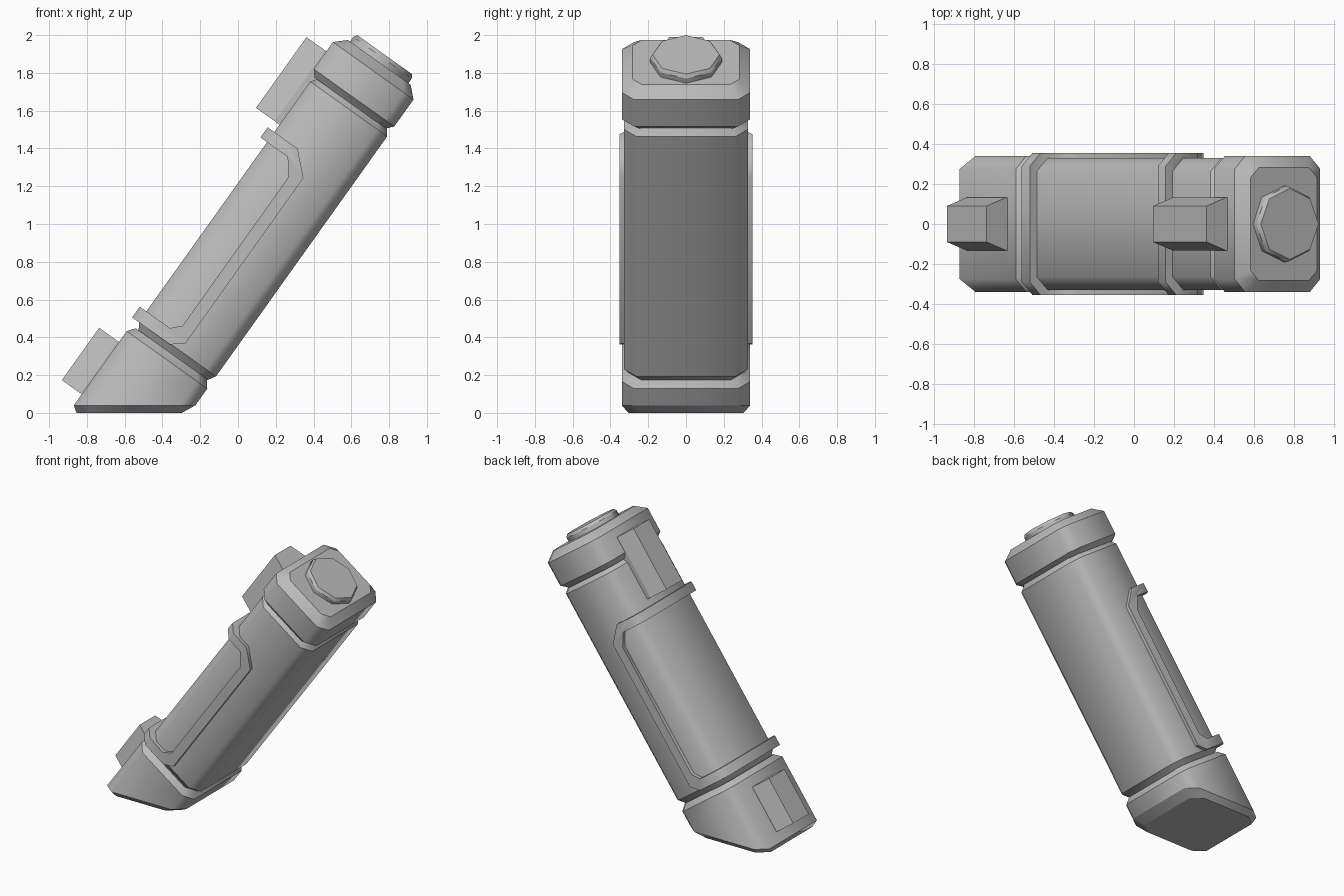
import bpy, bmesh, math
from mathutils import Vector

if "Cube" in bpy.data.objects:
    bpy.data.objects.remove(bpy.data.objects["Cube"], do_unlink=True)

TILT = math.radians(35.5)
S, C = math.sin(TILT), math.cos(TILT)
MID = -0.469          # offset of the leaning axis from the origin
DEPTH = 0.34          # half depth in y

grey = bpy.data.materials.new("plain_grey")
grey.use_nodes = True
grey.diffuse_color = (0.5, 0.5, 0.5, 1)
grey.node_tree.nodes["Principled BSDF"].inputs["Base Color"].default_value = (0.5, 0.5, 0.5, 1)


def place(u, v, y):
    """Leaning frame: u along the axis, v across it, y unchanged."""
    return Vector((u * S + v * C, y, u * C - v * S))


def floor_u(v, z):
    """Axis position at which a point at offset v reaches height z."""
    return (z + v * S) / C


def section(half_v, half_y, cham, mid=MID):
    """Rectangle with cut corners, as (v, y) pairs."""
    quarter = [(half_v, half_y - cham), (half_v - cham, half_y)]
    pts = quarter + [(-v, y) for v, y in reversed(quarter)]
    pts += [(-v, -y) for v, y in pts]
    return [(mid + v, y) for v, y in pts]


def loft(name, rings):
    """Skin rings of points; ring edges stay sharp, long edges are soft."""
    bm = bmesh.new()
    loops = [[bm.verts.new(p) for p in ring] for ring in rings]
    n = len(loops[0])
    for a, b in zip(loops, loops[1:]):
        for i in range(n):
            bm.faces.new((a[i], a[(i + 1) % n], b[(i + 1) % n], b[i])).smooth = True
    bm.faces.new(loops[0][::-1])
    bm.faces.new(loops[-1])
    for loop in loops:
        for i in range(n):
            bm.edges.get((loop[i], loop[(i + 1) % n])).smooth = False
    bmesh.ops.recalc_face_normals(bm, faces=bm.faces)
    mesh = bpy.data.meshes.new(name)
    bm.to_mesh(mesh)
    bm.free()
    mesh.materials.append(grey)
    obj = bpy.data.objects.new(name, mesh)
    bpy.context.collection.objects.link(obj)
    return obj


def ring(u, inset=0.0, cham=0.065, mid=MID):
    return [place(u, v, y) for v, y in section(0.262 - inset, DEPTH - inset, cham, mid)]


def floor_ring(z, inset):
    return [place(floor_u(v, z), v, y) for v, y in section(0.262 - inset, DEPTH - inset, 0.065)]


# Main body, narrowing to a groove at each end
BODY = MID + 0.012
loft("body", [ring(0.045, 0.04, mid=BODY), ring(0.09, 0.012, mid=BODY),
              ring(1.65, 0.012, mid=BODY), ring(1.69, 0.04, mid=BODY)])

# Foot, cut level with the floor
loft("foot", [floor_ring(0, 0.035), floor_ring(0.04, 0), ring(0.01), ring(0.05, 0.03)])

# End cap with a bevelled top
loft("end_cap", [ring(1.68, 0.03), ring(1.715), ring(1.89), ring(1.945, 0.058, 0.05)])


# Eight-sided button on the cap
def octagon(u, r):
    return [place(u, MID + r * math.cos(k * math.pi / 4), r * math.sin(k * math.pi / 4))
            for k in range(8)]


loft("button", [octagon(1.93, 0.19), octagon(1.975, 0.19), octagon(1.995, 0.177)])


# Two tapered lugs on the upper side
def lug(name, u0, u1):
    def rect(v, h):
        return [place(u, v, y) for u, y in ((u0, -h), (u1, -h), (u1, h), (u0, h))]
    obj = loft(name, [rect(-0.67, 0.133), rect(-0.738, 0.133), rect(-0.86, 0.09)])
    obj.data.shade_flat()


lug("upper_lug", 1.37, 1.83)
lug("lower_lug", -0.40, -0.06)

# Raised trim: a thin sleeve kept only inside a C-shaped outline
trim = loft("trim", [[place(u, v, y) for v, y in section(0.281, 0.353, 0.065)] for u in (0.0, 1.45)])
outer = [(1.322, -0.9), (1.322, -0.555), (1.213, -0.44), (0.136, -0.44), (0.086, -0.504), (0.086, -0.9)]
inner = [(0.156, -0.9), (0.156, -0.555), (0.205, -0.507), (1.17, -0.507), (1.256, -0.573), (1.256, -0.9)]
cutter = loft("trim_outline", [[place(u, v, y) for u, v in outer + inner] for y in (-0.5, 0.5)])
cutter.hide_render = True
boolean = trim.modifiers.new("outline", "BOOLEAN")
boolean.operation = "INTERSECT"
boolean.solver = "EXACT"
boolean.object = cutter
bpy.context.view_layer.update()
result = bpy.data.meshes.new_from_object(trim.evaluated_get(bpy.context.evaluated_depsgraph_get()))
trim.modifiers.clear()
trim.data = result
bpy.data.objects.remove(cutter, do_unlink=True)
bpy.ops.object.select_all(action="DESELECT")
trim.select_set(True)
bpy.context.view_layer.objects.active = trim
bpy.ops.object.shade_smooth_by_angle(angle=math.radians(50))
